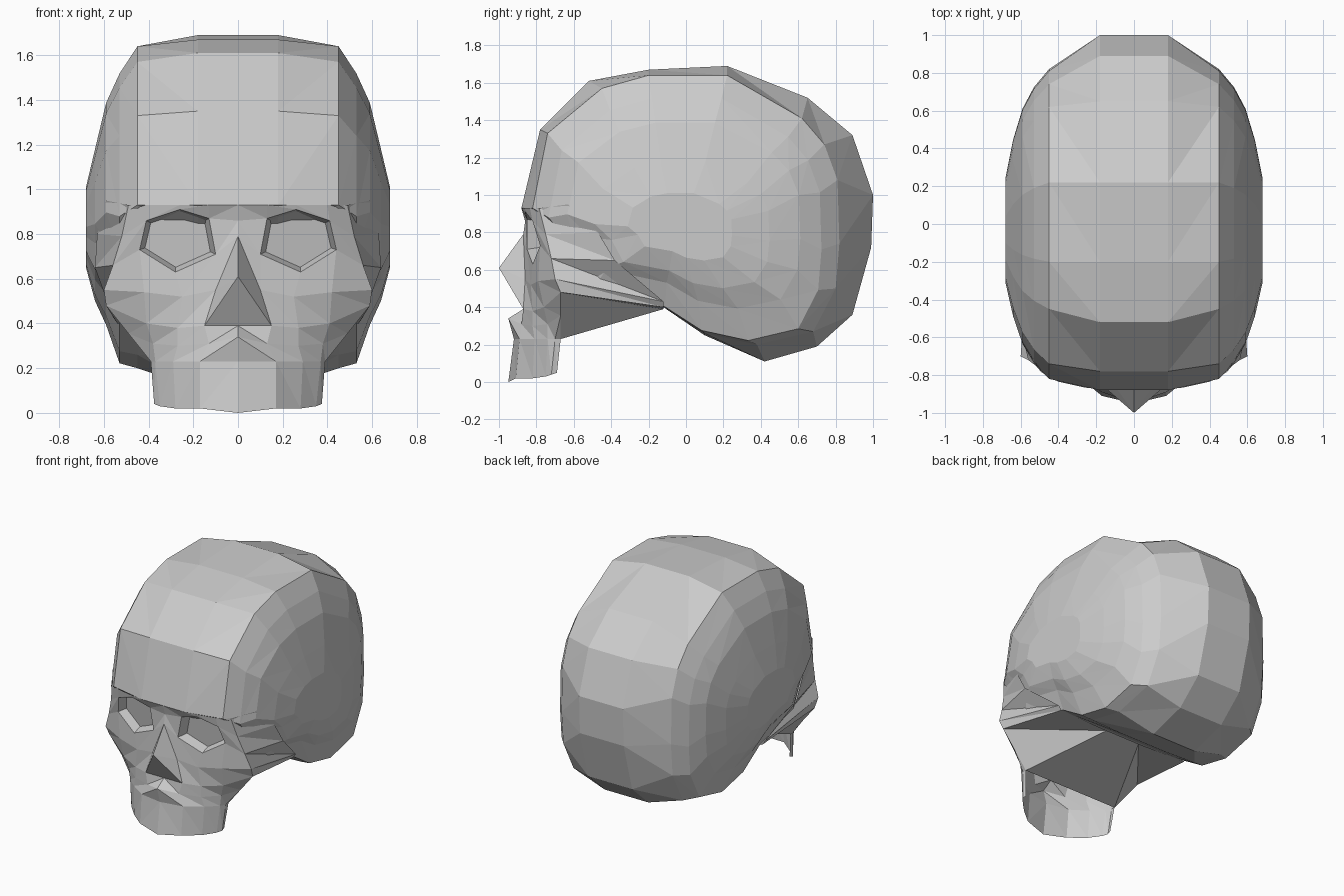
import bpy
import bmesh
from mathutils import Vector

cube = bpy.data.objects.get("Cube")
if cube:
    bpy.data.objects.remove(cube)

bone = bpy.data.materials.new("bone_grey")
bone.use_nodes = True
bone.diffuse_color = (0.6, 0.6, 0.6, 1)
bone.node_tree.nodes["Principled BSDF"].inputs["Base Color"].default_value = (0.6, 0.6, 0.6, 1)


def loft(bm, rows, closed=False, skip=()):
    """Join equal rows of points with triangles; return the rows of vertices."""
    grid = [[bm.verts.new(p) for p in row] for row in rows]
    count = len(grid[0])
    for r, (a, b) in enumerate(zip(grid, grid[1:])):
        for i in range(count if closed else count - 1):
            j = (i + 1) % count
            if (r, i) not in skip:
                bm.faces.new((a[i], a[j], b[j]))
                bm.faces.new((a[i], b[j], b[i]))
    return grid


def finish(bm, name):
    """Turn half a mesh into a mirrored, flat shaded object."""
    bmesh.ops.remove_doubles(bm, verts=bm.verts, dist=0.0005)
    bmesh.ops.recalc_face_normals(bm, faces=bm.faces)
    mesh = bpy.data.meshes.new(name)
    bm.to_mesh(mesh)
    bm.free()
    mesh.materials.append(bone)
    obj = bpy.data.objects.new(name, mesh)
    bpy.context.collection.objects.link(obj)
    mirror = obj.modifiers.new("Mirror", "MIRROR")
    mirror.use_clip = True
    return obj


# Braincase: side outlines (y, z) of the middle band and of its edge
middle = [(-.88, .93), (-.78, 1.35), (-.52, 1.61), (-.2, 1.67), (.22, 1.69), (.65, 1.52),
          (.89, 1.32), (1, 1), (.99, .72), (.89, .36), (.7, .19), (.42, .11),
          (.1, .25), (-.12, .4), (-.55, .5), (-.66, .75)]
edge = [(-.82, .93), (-.74, 1.33), (-.45, 1.57), (-.2, 1.64), (.22, 1.64), (.62, 1.41),
        (.74, 1.27), (.81, 1.08), (.82, .74), (.8, .5), (.68, .27), (.38, .2),
        (.1, .26), (-.12, .4), (-.55, .5), (-.66, .75)]


def ring(outline, x, scale_y=1, scale_z=1, mid_z=.92):
    return [(x, -.05 + (y + .05) * scale_y, mid_z + (z - .92) * scale_z) for y, z in outline]


# The sides bulge out as shrinking copies of the edge outline
rings = [ring(middle, 0), ring(middle, .18), ring(edge, .45)]
rings += [ring(edge, *shape) for shape in ((.53, .89, .9, .87), (.59, .76, .69, .89),
                                           (.64, .57, .47, .84), (.68, .34, .25, .83))]
bm = bmesh.new()
bm.faces.new(loft(bm, rings, closed=True)[-1])
finish(bm, "braincase")

# Face: rows from the middle line outwards, from brow to teeth
brow = [(0, -.88, .93), (.13, -.88, .93), (.26, -.866, .93), (.4, -.835, .93), (.49, -.785, .93), (.59, -.63, .95)]
eye_top = [(0, -.86, .86), (.13, -.85, .87), (.26, -.86, .91), (.41, -.82, .86), (.52, -.75, .79), (.63, -.47, .8)]
eye_base = [(0, -.87, .79), (.1, -.85, .71), (.28, -.82, .63), (.44, -.78, .73), (.56, -.72, .66), (.64, -.38, .65)]
cheek = [(0, -1, .61), (.1, -.86, .55), (.25, -.83, .52), (.42, -.79, .54), (.6, -.7, .55), (.56, -.12, .43)]
nose_base = [(0, -.87, .39), (.15, -.87, .39), (.27, -.82, .38), (.41, -.76, .4), (.59, -.67, .48), (.54, -.12, .4)]
spine = [(0, -.95, .34), (.13, -.88, .31), (.27, -.82, .3), (.38, -.74, .31), (.49, -.67, .355), (.49, -.67, .355)]
gum = [(0, -.92, .23), (.17, -.89, .23), (.29, -.81, .23), (.37, -.74, .23), (.39, -.7, .23), (.39, -.67, .23)]
teeth = [(0, -.95, 0), (.17, -.91, .02), (.28, -.82, .02), (.35, -.75, .03), (.375, -.72, .04), (.37, -.69, .05)]

bm = bmesh.new()
grid = loft(bm, [brow, eye_top, eye_base, cheek, nose_base, spine, gum, teeth],
            skip={(1, 1), (1, 2), (4, 4)})

# Eye socket: the open rim narrows to a floor set back in the face
rim = grid[1][1:4] + grid[2][3:0:-1]
centre = sum((v.co for v in rim), Vector()) / len(rim)
floor = [bm.verts.new(centre + (v.co - centre) * .86 + Vector((0, .07, 0))) for v in rim]
for i in range(len(rim)):
    j = (i + 1) % len(rim)
    bm.faces.new((rim[i], rim[j], floor[j], floor[i]))
bm.faces.new(floor)
finish(bm, "face")

# Underside: palate, then the cheek hollow rising to the cheekbone
back = [(0, -.12, .39), (.14, -.12, .39), nose_base[5]]
front = [(0, -.67, .23), gum[5], nose_base[4]]
bm = bmesh.new()
loft(bm, [back, front])
finish(bm, "palate")
